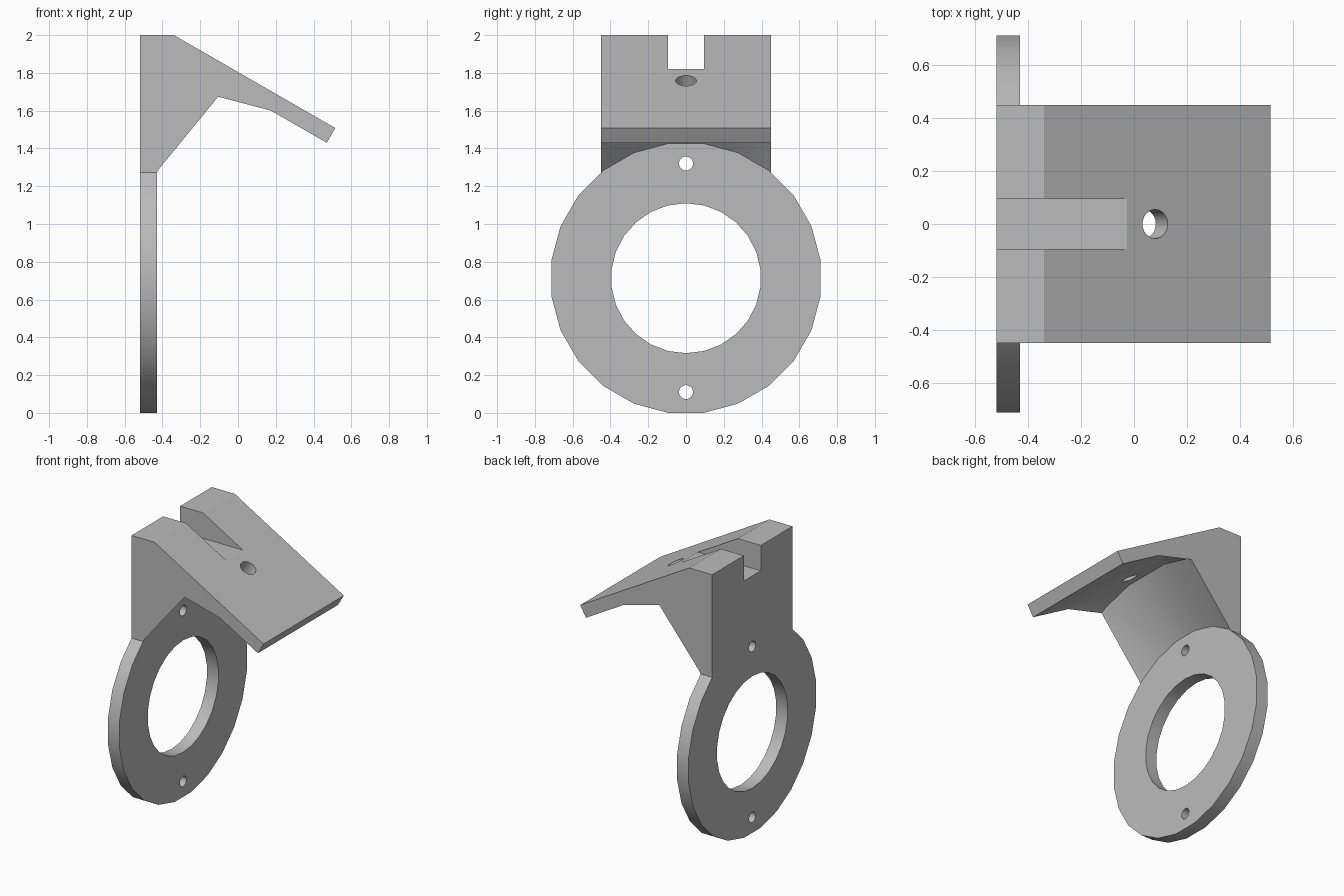
import bpy, bmesh, math
from mathutils import Matrix, Vector

cube = bpy.data.objects.get("Cube")
if cube:
    bpy.data.objects.remove(cube, do_unlink=True)

grey = bpy.data.materials.new("plain grey")
grey.use_nodes = True
grey.diffuse_color = (0.5, 0.5, 0.5, 1)
grey.node_tree.nodes["Principled BSDF"].inputs["Base Color"].default_value = (0.5, 0.5, 0.5, 1)

BACK, FACE = -0.52, -0.43      # plate faces along x
HUB = 0.713                    # ring centre height
HALF = 0.449                   # half width of the bracket


def finish(bm, name):
    bmesh.ops.recalc_face_normals(bm, faces=bm.faces)
    mesh = bpy.data.meshes.new(name)
    bm.to_mesh(mesh)
    bm.free()
    mesh.materials.append(grey)
    obj = bpy.data.objects.new(name, mesh)
    bpy.context.collection.objects.link(obj)
    return obj


def prism(name, profile, half):
    """Extrude an (x, z) profile symmetrically along y."""
    bm = bmesh.new()
    face = bm.faces.new([bm.verts.new((x, -half, z)) for x, z in profile])
    new = bmesh.ops.extrude_face_region(bm, geom=[face])["geom"]
    bmesh.ops.translate(bm, vec=(0, 2 * half, 0),
                        verts=[v for v in new if isinstance(v, bmesh.types.BMVert)])
    return finish(bm, name)


def lathe(name, stations, sides, height, phase=0.0, clip=None):
    """Stack of (x, radius) polygons around an axis along x."""
    bm = bmesh.new()
    rings = []
    for x, r in stations:
        angles = [math.tau * (i + phase) / sides for i in range(sides)]
        rings.append([bm.verts.new((x, r * math.sin(a), height + r * math.cos(a))) for a in angles])
    for a, b in zip(rings, rings[1:]):
        for i in range(sides):
            j = (i + 1) % sides
            bm.faces.new((a[i], a[j], b[j], b[i]))
    bm.faces.new(rings[0])
    bm.faces.new(rings[-1])
    if clip:
        point, normal = clip
        cut = bmesh.ops.bisect_plane(bm, geom=bm.verts[:] + bm.edges[:] + bm.faces[:],
                                     plane_co=point, plane_no=normal, clear_outer=True)
        edges = [e for e in cut["geom_cut"] if isinstance(e, bmesh.types.BMEdge)]
        bmesh.ops.holes_fill(bm, edges=edges)
    return finish(bm, name)


def combine(target, other, operation):
    mod = target.modifiers.new(other.name, "BOOLEAN")
    mod.operation, mod.solver, mod.object = operation, "EXACT", other
    bpy.context.view_layer.objects.active = target
    bpy.ops.object.modifier_apply(modifier=mod.name)
    bpy.data.objects.remove(other, do_unlink=True)


# Wedge body with sloping flap
bracket = prism("bracket", [(BACK, 1.2), (BACK, 2), (-0.34, 2), (0.515, 1.508),
                            (0.47, 1.43), (FACE, 1.1), (FACE, 1.2)], HALF)

# Flared hollow below the flap, limited by the flap underside
slope = Vector((0.492, 0, 0.855)).normalized()
hollow = lathe("hollow", [(FACE, 0.719), (-0.105, 1.066), (0.18, 1.0), (0.6, 0.905)], 24, HUB,
               0.5, (Vector((0.47, 0, 1.43)), slope))
combine(bracket, hollow, "DIFFERENCE")

# Ring plate
combine(bracket, lathe("ring_plate", [(BACK, 0.719), (FACE, 0.719)], 24, HUB, 0.5), "UNION")

# Large bore and the two mounting holes
for name, radius, sides, height in (("bore", 0.397, 26, HUB), ("upper_hole", 0.037, 24, 1.32),
                                    ("lower_hole", 0.037, 24, 0.11)):
    combine(bracket, lathe(name, [(-0.6, radius), (-0.35, radius)], sides, height), "DIFFERENCE")

# Level slot through the top
combine(bracket, prism("slot", [(-0.7, 1.82), (0.3, 1.82), (0.3, 2.2), (-0.7, 2.2)], 0.095),
        "DIFFERENCE")

# Hole square to the flap
drill = lathe("flap_hole", [(-0.2, 0.055), (0.2, 0.055)], 24, 0)
drill.data.transform(Matrix.Translation((0.08, 0, 1.759)) @
                     Vector((1, 0, 0)).rotation_difference(slope).to_matrix().to_4x4())
combine(bracket, drill, "DIFFERENCE")

bpy.ops.object.select_all(action="DESELECT")
bracket.select_set(True)
bpy.context.view_layer.objects.active = bracket
bpy.ops.object.shade_smooth_by_angle(angle=math.radians(25))
